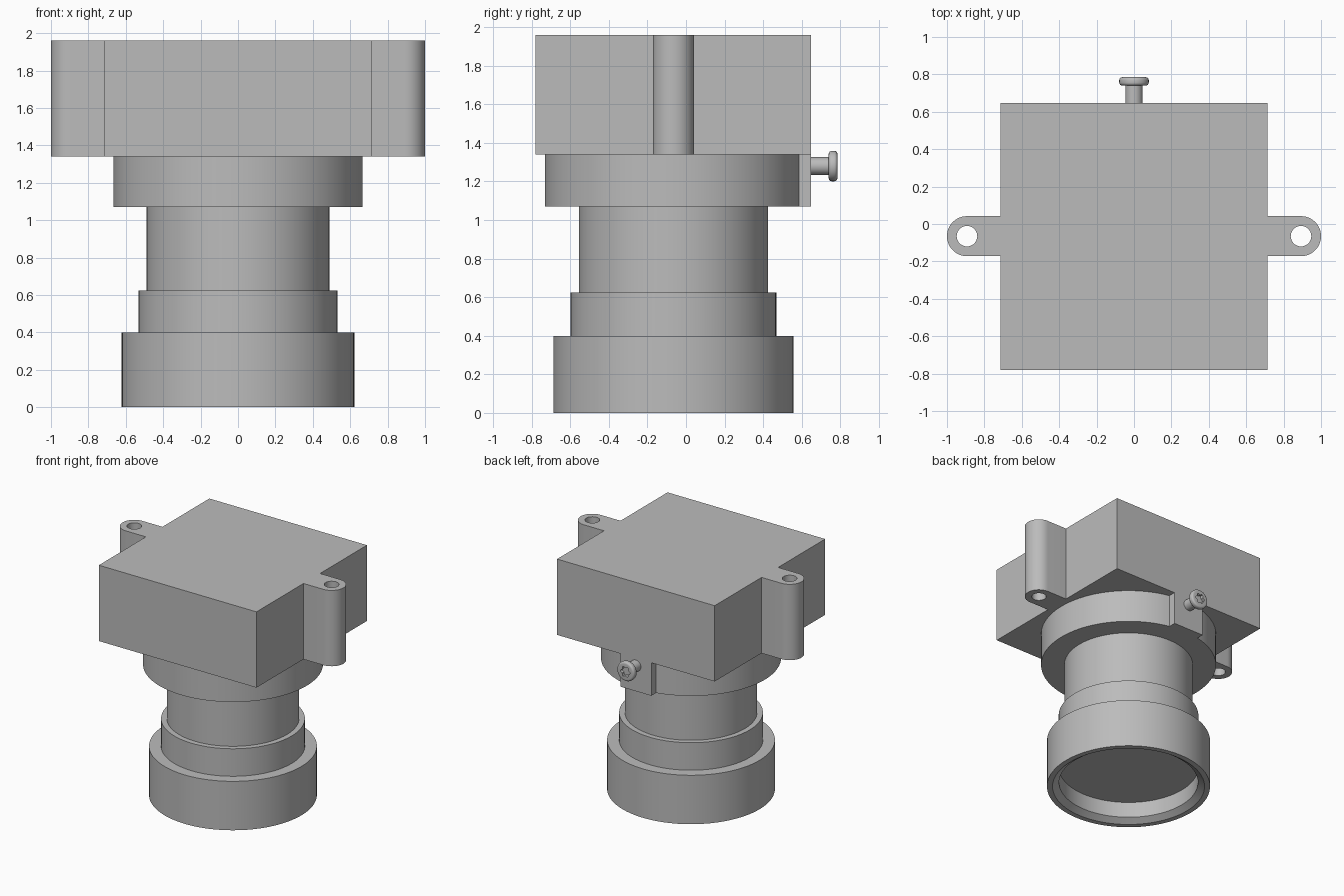
import bpy, bmesh
from math import sin, cos, pi, radians, asin
from mathutils import Matrix

AXIS_Y = -0.065          # optical axis offset
SEG = 96

if "Cube" in bpy.data.objects:
    bpy.data.objects.remove(bpy.data.objects["Cube"], do_unlink=True)

grey = bpy.data.materials.new("plain grey")
grey.use_nodes = True
COLOR = (0.5, 0.5, 0.5, 1)
grey.diffuse_color = COLOR
grey.node_tree.nodes["Principled BSDF"].inputs["Base Color"].default_value = COLOR


def finish(name, bm):
    """Turn a bmesh into a shaded, coloured object."""
    bmesh.ops.remove_doubles(bm, verts=bm.verts, dist=1e-5)
    bmesh.ops.recalc_face_normals(bm, faces=bm.faces)
    mesh = bpy.data.meshes.new(name)
    bm.to_mesh(mesh)
    bm.free()
    mesh.materials.clear()
    mesh.materials.append(grey)
    obj = bpy.data.objects.new(name, mesh)
    bpy.context.collection.objects.link(obj)
    bpy.ops.object.select_all(action="DESELECT")
    obj.select_set(True)
    bpy.context.view_layer.objects.active = obj
    bpy.ops.object.shade_smooth_by_angle(angle=radians(30))
    return obj


def arc(cx, cy, r, start, end, n):
    return [(cx + r * cos(start + (end - start) * i / n),
             cy + r * sin(start + (end - start) * i / n)) for i in range(n + 1)]


def extrude_outline(name, loops, z0, z1):
    """Extrude a filled outline; further loops become through holes."""
    curve = bpy.data.curves.new(name, "CURVE")
    curve.dimensions = "2D"
    curve.fill_mode = "BOTH"
    curve.extrude = (z1 - z0) / 2
    for pts in loops:
        spline = curve.splines.new("POLY")
        spline.points.add(len(pts) - 1)
        for p, (x, y) in zip(spline.points, pts):
            p.co = (x, y, 0, 1)
        spline.use_cyclic_u = True
    temp = bpy.data.objects.new(name + " helper", curve)
    bm = bmesh.new()
    mesh = temp.to_mesh()
    bm.from_mesh(mesh)
    temp.to_mesh_clear()
    bpy.data.objects.remove(temp)
    bpy.data.curves.remove(curve)
    bmesh.ops.translate(bm, verts=bm.verts, vec=(0, 0, (z0 + z1) / 2))
    return finish(name, bm)


def lathe(name, rings, matrix, seg=SEG):
    """Loft rings of (radius, height, lobe depth) and cap both ends."""
    bm = bmesh.new()
    loops = []
    for r, z, lobe in rings:
        loop = []
        for i in range(seg):
            a = 2 * pi * i / seg
            rr = r * (1 + lobe * cos(6 * a))
            loop.append(bm.verts.new(matrix @ Matrix.Translation(
                (rr * cos(a), rr * sin(a), z)).translation))
        loops.append(loop)
    for a, b in zip(loops, loops[1:]):
        for i in range(seg):
            j = (i + 1) % seg
            bm.faces.new((a[i], a[j], b[j], b[i]))
    bm.faces.new(loops[0])
    bm.faces.new(loops[-1])
    return finish(name, bm)


# Housing block with a rounded mounting ear on each side
BOX_X, BACK, FRONT = 0.713, 0.648, -0.78
EAR_X, EAR_R, HOLE_R = 0.893, 0.107, 0.055
right_side = [(BOX_X, FRONT), (BOX_X, AXIS_Y - EAR_R)]
right_side += arc(EAR_X, AXIS_Y, EAR_R, -pi / 2, pi / 2, 24)
right_side += [(BOX_X, AXIS_Y + EAR_R), (BOX_X, BACK)]
outline = right_side + [(-x, y) for x, y in reversed(right_side)]
holes = [arc(s * EAR_X, AXIS_Y, HOLE_R, 0, 2 * pi, 32)[:-1] for s in (-1, 1)]
extrude_outline("housing", [outline] + holes, 1.34, 1.96)

# Collar ring with a flat clamping pad at the back
COLLAR_R, PAD_X = 0.667, 0.14
half = asin(PAD_X / COLLAR_R)
collar = arc(0, AXIS_Y, COLLAR_R, pi / 2 + half, 2.5 * pi - half, SEG)
collar += [(PAD_X, BACK), (-PAD_X, BACK)]
extrude_outline("collar", [collar], 1.07, 1.34)

# Stepped lens barrel, with a recessed front element at the bottom
barrel = [(0.53, 0.165), (0.53, 0.035), (0.58, 0.0), (0.622, 0.0), (0.622, 0.4),
          (0.533, 0.4), (0.533, 0.625), (0.49, 0.625), (0.49, 1.07)]
lathe("lens_barrel", [(r, z, 0) for r, z in barrel],
      Matrix.Translation((0, AXIS_Y, 0)))

# Locking screw with a rounded head and a six-lobed socket
HEAD_R, ROUND = 0.079, 0.016
screw = [(0.046, 0, 0), (0.046, 0.092, 0)]
for base, start in ((0.108, -90), (0.121, 0)):
    for step in range(5):
        a = radians(start + step * 22.5)
        screw.append((HEAD_R - ROUND + ROUND * cos(a), base + ROUND * sin(a), 0))
screw += [(0.038, 0.137, 0.16), (0.038, 0.112, 0.16)]
lathe("locking_screw", screw,
      Matrix.Translation((0, BACK, 1.28)) @ Matrix.Rotation(-pi / 2, 4, "X"), 48)
